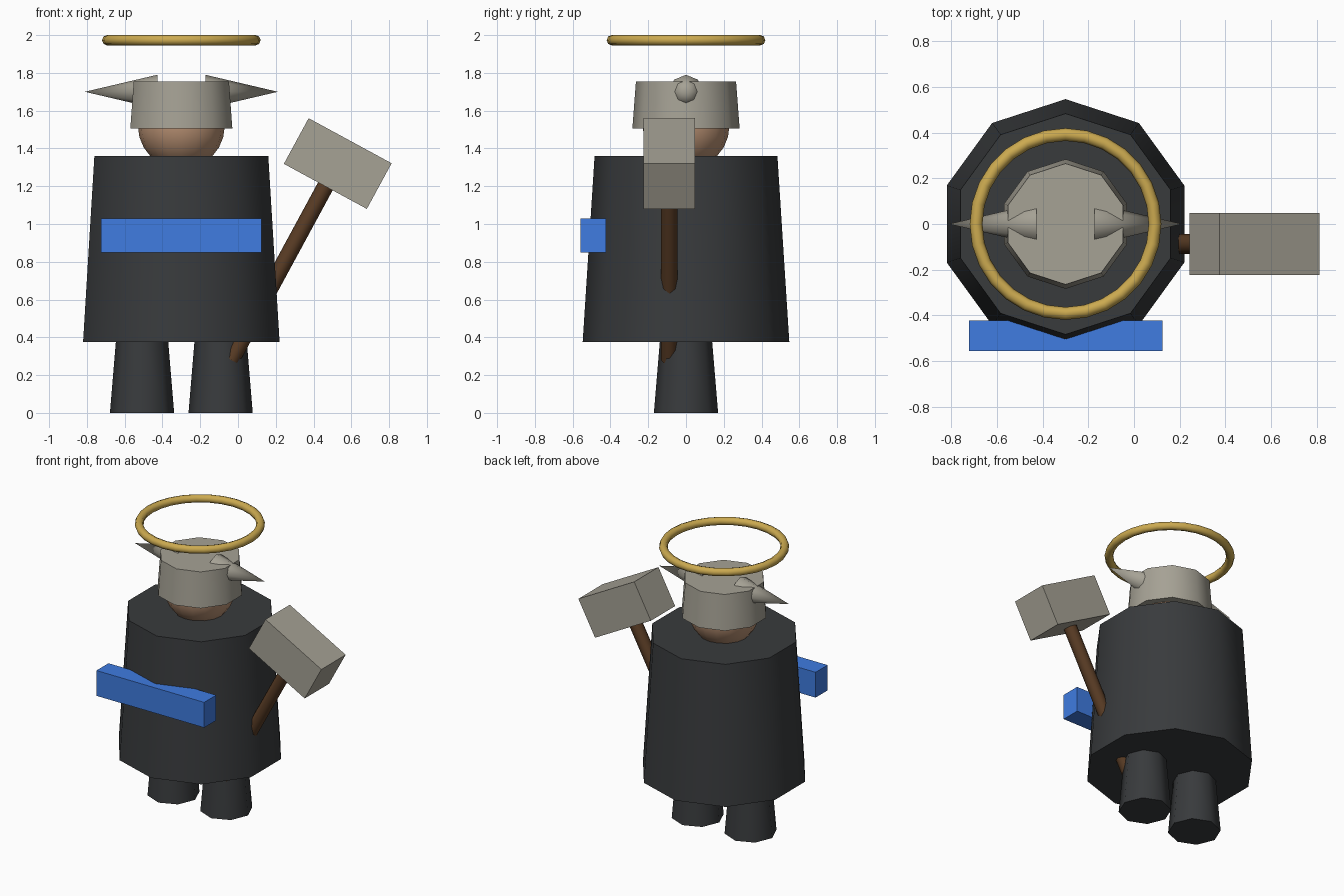
import bpy
from math import radians
from mathutils import Vector

if "Cube" in bpy.data.objects:
    bpy.data.objects.remove(bpy.data.objects["Cube"])

CX = -0.30  # figure stands left of centre, hammer to the right


def material(name, rgb):
    m = bpy.data.materials.new(name)
    m.diffuse_color = (*rgb, 1)
    m.use_nodes = True
    m.node_tree.nodes["Principled BSDF"].inputs["Base Color"].default_value = m.diffuse_color
    return m


CLOTH = material("dark_cloth", (0.04, 0.043, 0.046))
SKIN = material("skin", (0.48, 0.28, 0.17))
STEEL = material("steel", (0.38, 0.36, 0.30))
BLUE = material("blue", (0.05, 0.20, 0.75))
GOLD = material("gold", (0.60, 0.40, 0.08))
WOOD = material("wood", (0.10, 0.045, 0.018))


def finish(name, mat, smooth=True):
    ob = bpy.context.object
    ob.name = name
    ob.data.materials.append(mat)
    if smooth:
        bpy.ops.object.shade_smooth_by_angle(angle=radians(50))
    return ob


def taper(name, mat, start, end, r1, r2, sides):
    """Tapered prism between two points."""
    a, b = Vector(start), Vector(end)
    d = b - a
    bpy.ops.mesh.primitive_cone_add(vertices=sides, radius1=r1, radius2=r2,
                                    depth=d.length, location=(a + b) / 2)
    ob = finish(name, mat)
    ob.rotation_mode = 'QUATERNION'
    ob.rotation_quaternion = Vector((0, 0, 1)).rotation_difference(d)
    return ob


def box(name, mat, loc, size, rot_y=0):
    bpy.ops.mesh.primitive_cube_add(size=1, location=loc, rotation=(0, rot_y, 0))
    bpy.context.object.scale = size
    return finish(name, mat, smooth=False)


# Robe and helmet: ten-sided tapered drums
taper("robe", CLOTH, (CX, 0, 0.375), (CX, 0, 1.36), 0.547, 0.484, 10)
taper("helmet", STEEL, (CX, 0, 1.505), (CX, 0, 1.755), 0.284, 0.265, 10)

# Legs and horns, mirrored about the figure's axis
for s, side in ((-1, "left"), (1, "right")):
    x = CX + s * 0.208
    taper(f"{side}_leg", CLOTH, (x, 0, 0), (x, 0, 0.42), 0.17, 0.135, 8)
    taper(f"{side}_horn", STEEL, (CX + s * 0.127, 0, 1.70),
          (CX + s * 0.511, 0, 1.70), 0.09, 0, 8)

# Head
bpy.ops.mesh.primitive_uv_sphere_add(segments=16, ring_count=12, radius=0.23,
                                     location=(CX, 0, 1.52))
finish("head", SKIN)

# Ring floating over the head
bpy.ops.mesh.primitive_torus_add(location=(CX, 0, 1.973), major_radius=0.392,
                                 minor_radius=0.028, major_segments=28,
                                 minor_segments=8)
finish("halo", GOLD)

# Belt plate on the front
box("belt", BLUE, (CX, -0.49, 0.94), (0.848, 0.135, 0.18))

# Hammer, leaning outward
box("hammer_head", STEEL, (0.528, -0.088, 1.32), (0.50, 0.273, 0.275), radians(28.5))
taper("hammer_handle", WOOD, (-0.036, -0.088, 0.28), (0.528, -0.088, 1.32),
      0.044, 0.044, 8)
